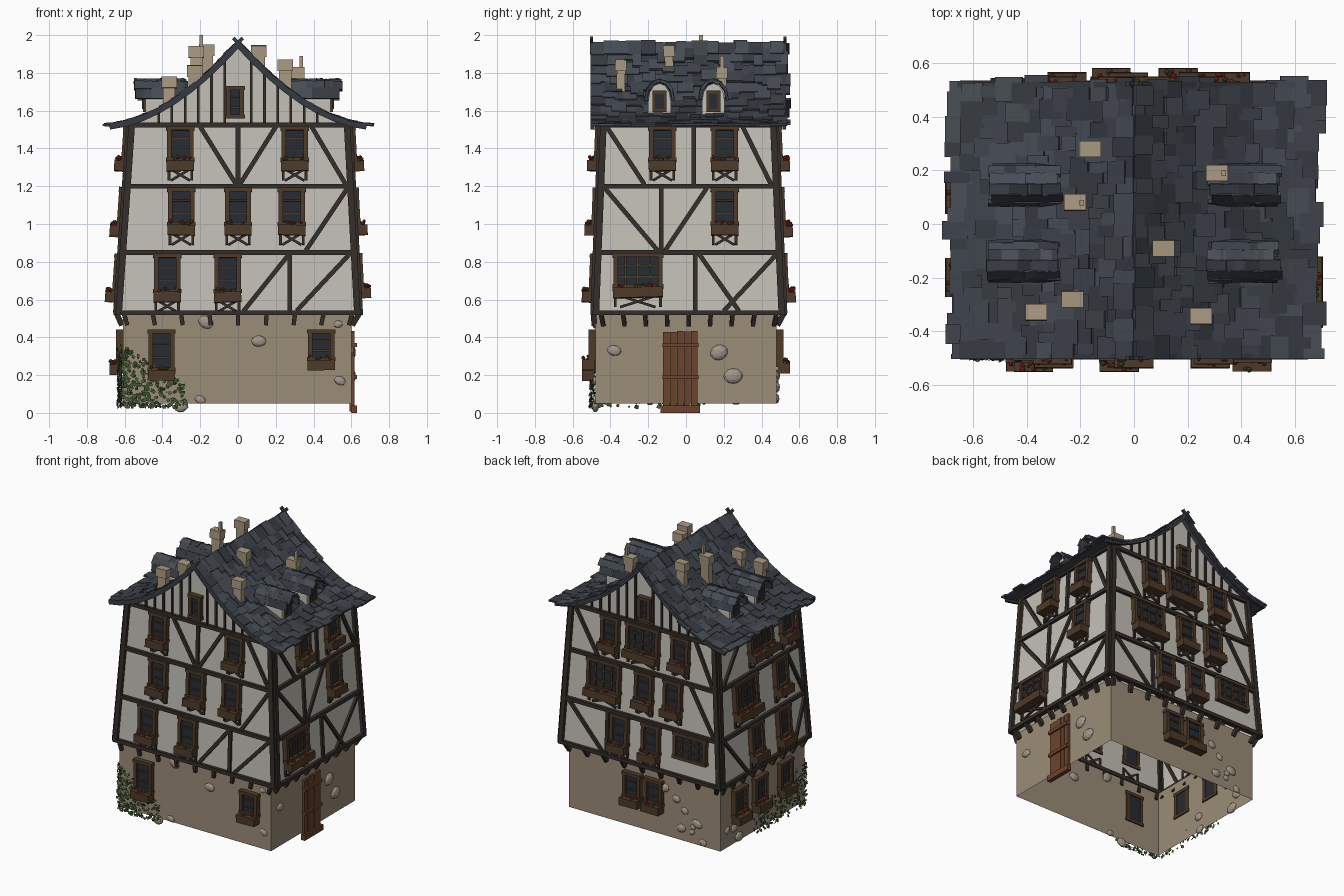
import bpy, bmesh, math, random
from mathutils import Vector as V, Matrix as M

if "Cube" in bpy.data.objects:
    bpy.data.objects.remove(bpy.data.objects["Cube"])
random.seed(7)
R = random.uniform
parts = {}
colors = dict(plaster=(.55, .53, .47), stone=(.33, .265, .185), rock=(.36, .31, .25), timber=(.035, .027, .022),
              slate=(.05, .058, .072), frame=(.075, .042, .022), glass=(.02, .025, .032), door=(.15, .055, .025),
              flower=(.35, .025, .015), leaf=(.06, .11, .035), chimney=(.4, .32, .22))
mats = {}
for k, c in colors.items():
    mats[k] = bpy.data.materials.new(k)
    mats[k].diffuse_color = (*c, 1)
for k, f in (('light_slate', 1.3), ('dark_slate', .75)):
    mats[k] = bpy.data.materials.new(k)
    mats[k].diffuse_color = (*(v * f for v in colors['slate']), 1)

def part(name, mat):
    return parts.setdefault(name, (bmesh.new(), mat))[0]

def frame(o, x, y, z):
    return M.Translation(o) @ M((x, y, z)).transposed().to_4x4()

def cube(bm, m, size):
    bmesh.ops.create_cube(bm, size=1, matrix=m @ M.Diagonal((*size, 1)))

def strut(bm, a, b, n, w, d):
    z = (b - a).normalized()
    x = n.cross(z).normalized()
    cube(bm, frame((a + b) / 2, x, z.cross(x), z), (w, d, (b - a).length))

def poly(bm, pts):
    return bm.faces.new([bm.verts.new(p) for p in pts])

# Wall envelope: straight masonry base, jettied and tapering timber storeys
def ext(z):
    if z < .52:
        return -.61, .60, -.48, .48
    t = min((z - .52) / 1.01, 1)
    return -.64 + .07 * t, .64 - .055 * t, -.485 + .04 * t, .515 - .045 * t

# Sides: 0 front, 1 right, 2 back, 3 left
NORM = [V((0, -1, 0)), V((1, 0, 0)), V((0, 1, 0)), V((-1, 0, 0))]
UDIR = [V((1, 0, 0)), V((0, 1, 0))] * 2

def P(s, u, z, d=0):
    e = ext(z)
    o = [e[2], e[1], e[3], e[0]][s]
    return (V((u, o, z)) if s % 2 == 0 else V((o, u, z))) + NORM[s] * d

def sbox(bm, s, u, z, d, su, sd, sz, roll=0):
    up = (P(s, u, z + .01) - P(s, u, z)).normalized()
    n = UDIR[s].cross(up).normalized()
    n = n if n.dot(NORM[s]) > 0 else -n
    cube(bm, frame(P(s, u, z, d), UDIR[s], n, up) @ M.Rotation(roll, 4, 'Y'), (su, sd, sz))

def sstrut(s, u0, z0, u1, z1, w=.024, d=.022):
    strut(part('timber_framing', 'timber'), P(s, u0, z0, .004), P(s, u1, z1, .004), NORM[s], w, d)

# Walls: open shells, as the model has no floor
for name, mat, z0, z1 in (('base_walls', 'stone', .05, .5199), ('upper_walls', 'plaster', .52, 1.53)):
    bm = part(name, mat)
    rings = []
    for z in (z0, z1):
        a, b, c, d = ext(z)
        rings.append([bm.verts.new(p) for p in ((a, c, z), (b, c, z), (b, d, z), (a, d, z))])
    for i in range(4):
        j = (i + 1) % 4
        bm.faces.new((rings[0][i], rings[0][j], rings[1][j], rings[1][i]))

# Roof profile: a smooth curve, steep at the ridge and flat at the eaves
def rz(x):
    return 1.513 + .437 * max(1 - abs(x) / .72, 0) ** 1.85

XS = [i * .085 for i in range(9)]
def slate():
    n, m = random.choice((('roof_slates', 'slate'), ('light_slates', 'light_slate'), ('dark_slates', 'dark_slate')))
    return part(n, m)

for sx in (-1, 1):
    for a, c in zip(XS, XS[1:]):
        b, d = rz(a), rz(c)
        poly(part('roof_deck', 'slate'), [(sx * a, -.49, b), (sx * c, -.49, d), (sx * c, .52, d), (sx * a, .52, b)])
        for s, y in ((0, -.495), (2, .52)):
            strut(part('barge_boards', 'dark_slate'), V((sx * a, y, b)), V((sx * c, y, d)), NORM[s], .03, .02)
            if c < .6:      # gable plaster
                y = P(s, 0, 1.53).y
                poly(part('gables', 'plaster'), [(sx * a, y, 1.525), (sx * c, y, 1.525), (sx * c, y, d), (sx * a, y, b)])
    # Overlapping slates in ragged courses
    x = .65
    while x > 0:
        y = -.505
        while y < .51:
            w = R(.04, .1)
            xx = max(x + R(-.018, .018), .025)
            sl = V((.04, 0, rz(xx + .02) - rz(xx - .02))).normalized()
            X, N = V((sx * sl.x, 0, sl.z)), V((-sx * sl.z, 0, sl.x))
            c = V((sx * xx, min(y + w / 2, .51), rz(xx))) + N * R(.006, .016)
            cube(slate(), frame(c, X, V((0, 1, 0)), N) @ M.Rotation(-R(.03, .1), 4, 'Y'), (R(.075, .11), w, .012))
            y += w * .95
        x -= .058
    # Crossed tips at the ridge
    for s, y in ((0, -.5), (2, .525)):
        strut(part('barge_boards', 'dark_slate'), V((-sx * .025, y, 1.985)), V((sx * .05, y, 1.905)), NORM[s], .02, .015)

# Timber grid: rails, corner posts, gable studs, jetty brackets
LEV = [.53, .85, 1.2, 1.525]
for s in range(4):
    def lim(z):
        return ext(z)[0:2] if s % 2 == 0 else ext(z)[2:4]
    for z in LEV:
        a, b = lim(z)
        sstrut(s, a - .01, z, b + .01, z, .026, .034)
    for z0, z1 in zip(LEV, LEV[1:]):
        for k in (0, 1):
            q = .008 - .016 * k
            sstrut(s, lim(z0)[k] + q, z0, lim(z1)[k] + q, z1, .034, .036)
    a, b = lim(.6)
    for i in range(9):
        u = a + .03 + (b - a - .06) * i / 8
        strut(part('jetty_brackets', 'timber'), P(s, u, .53, .005), P(s, u * .97, .465, .005), UDIR[s], .03, .022)
    if s % 2 == 0:
        for i in range(-6, 7):
            if i:
                sstrut(s, i * .07, 1.53, i * .07, rz(i * .07) - .005, .014, .016)

# Braces and posts: (bottom, top) along each wall, per side and storey
BRACES = [[[(.03, .27), (.275, .275), (.31, .59)], [(.36, .58)], [(0, 0), (-.01, -.2), (.01, .2), (.57, .39)]],
          [[(.05, .05), (.28, .07), (.2, .48)], [(-.15, -.43), (-.13, -.13), (-.11, .11)], [(-.22, -.42), (.04, .04), (.45, .3)]],
          [[(.3, .58), (.27, .27)], [(-.58, -.38)], [(.36, .55), (-.56, -.41)]],
          [[(.22, .46), (-.32, -.47)], [(-.45, -.29)], [(.43, .18), (-.43, -.2)]]]
for s, storeys in enumerate(BRACES):
    for k, pairs in enumerate(storeys):
        for a, b in pairs:
            sstrut(s, a, LEV[k] + .01, b, LEV[k + 1] - .01)

# Window with frame, bars, flower box and crossed brace
def window(s, u, z0, z1, w=.14, planter=True, brace=True):
    f, g, zc, h = part('window_frames', 'frame'), part('window_glass', 'glass'), (z0 + z1) / 2, z1 - z0
    sbox(g, s, u, zc, .008, w - .02, .02, h - .02)
    for k in (-1, 1):
        sbox(f, s, u + k * (w / 2 - .012), zc, .014, .024, .042, h)
        sbox(f, s, u, zc + k * (h / 2 - .01), .014, w + .01, .046, .022)
    for i in range(1, 4 if w > .2 else 1):
        sbox(f, s, u + w * (i / 4 - .5), zc, .014, .012, .026, h)
    for i in (1, 2):
        sbox(f, s, u, z0 + h * i / 3, .014, w - .02, .024, .009)
    if not planter:
        return
    sbox(part('flower_boxes', 'frame'), s, u, z0 - .022, .038, w + .005, .065, .055, R(-.03, .03))
    for i in range(int(w * 60)):
        n, m = ('flowers', 'flower') if i % 3 else ('box_leaves', 'leaf')
        p = P(s, u + R(-.45, .45) * w, z0 + R(.006, .026), R(.03, .065))
        bmesh.ops.create_icosphere(part(n, m), subdivisions=1, radius=R(.006, .012), matrix=M.Translation(p))
    if brace:
        b = z0 - .1
        for k in (-1, 1):
            sstrut(s, u - k * w * .36, b, u + k * w * .36, z0 - .04, .014, .018)
            sstrut(s, u + k * (w / 2 - .01), b, u + k * (w / 2 - .01), z0 - .03, .014, .02)

# Narrow windows by side and storey, then wide ones
NARROW = [[(-.375, -.055), (-.3, 0, .285), (-.305, .3)], [(), (.205,), (-.125, .205)],
          [(.165, -.085), (-.02, -.25), (.26, -.3)], [(.11, -.2), (-.2,), (-.3,)]]
for s, storeys in enumerate(NARROW):
    for k, us in enumerate(storeys):
        for u in us:
            window(s, u, LEV[k] + (.105, .14, .13)[k], LEV[k + 1] - .008)
for s, k, u in ((1, 0, -.255), (2, 1, .3), (2, 2, 0), (2, 0, -.4), (3, 1, .2), (3, 2, 0)):
    window(s, u, LEV[k] + .13, LEV[k + 1] - .005, .26, (s, k) != (2, 0))
for s, u, z0 in ((0, -.405, .22), (0, .44, .275), (2, .08, .26), (2, -.09, .26), (3, .28, .25), (3, .05, .25), (3, -.24, .25)):
    window(s, u, z0, .44, .14, True, False)
for s in (0, 2):
    window(s, -.015, 1.56, 1.73, .095, False)

# Plank door
d = part('door', 'door')
for i in range(5):
    sbox(d, 1, -.03 + (i - 2) * .037, .22 + R(-.004, .004), .004, .034, .025, .42)
for z in (.19, .36):
    sbox(d, 1, -.03, z, .014, .19, .03, .022)
sbox(d, 1, -.03, .02, .014, .21, .03, .04)

# Dormers: arched plaster body, small window, slated hood
ARCH = [(-.06, 1.56)] + [(-.06 * math.cos(math.pi * i / 6), 1.65 + .095 * math.sin(math.pi * i / 6)) for i in range(7)] + [(.06, 1.56)]
for sx in (-1, 1):
    for yc in (-.14, .145):
        bm = part('dormer_walls', 'plaster')
        f = poly(bm, [(sx * .49, yc + y, z) for y, z in ARCH])
        e = bmesh.ops.extrude_face_region(bm, geom=[f])
        bmesh.ops.translate(bm, vec=(-sx * .2, 0, 0), verts=[v for v in e['geom'] if isinstance(v, bmesh.types.BMVert)])
        cube(part('dormer_frames', 'frame'), M.Translation((sx * .49, yc, 1.65)), (.025, .075, .115))
        cube(part('dormer_glass', 'glass'), M.Translation((sx * .5, yc, 1.648)), (.014, .046, .08))
        for (a, b), (c, h) in zip(ARCH[1:-1], ARCH[2:-1]):
            for i in range(5):
                x = sx * (.315 + .046 * i + R(-.015, .015))
                p, q = V((x, yc + a * 1.2, b + .014)), V((x, yc + c * 1.2, h + .014))
                strut(slate(), p, q + (q - p) * .2, V((1, 0, R(-.12, .12))), R(.012, .018), R(.065, .09))

# Chimneys: slightly leaning stacks with caps and pots (x, y, top)
for i, (x, y, t) in enumerate(((-.165, .28, 1.95), (-.22, .08, 1.94), (.31, .19, 1.83), (.11, -.09, 1.945),
                               (-.23, -.28, 1.84), (-.365, -.33, 1.78), (.25, -.345, 1.87))):
    bm = part('chimneys', 'chimney')
    z0 = rz(x) - .06
    lean = M.Rotation(R(-.06, .06), 4, 'X')
    cube(bm, M.Translation((x, y, (z0 + t) / 2)) @ lean, (.065, .045, t - z0))
    cube(bm, M.Translation((x, y, t - .03)) @ lean, (.082, .06, .06))
    if i in (1, 2):
        cube(bm, M.Translation((x + .025, y, t + .02)), (.018, .02, .08))

# Exposed stones in the base: placed ones in front and right, scattered behind and left
stones = [(0, .53, .47), (0, .54, .17), (0, -.17, .48), (0, -.2, .07), (0, .11, .38), (0, -.3, .035),
          (1, .175, .32), (1, .25, .195), (1, -.38, .33)]
stones += [(2, R(-.5, -.15), R(.06, .42)) for i in range(8)] + [(3, R(-.1, .45), R(.06, .2)) for i in range(5)]
for s, u, z in stones:
    r = .048 if s == 1 and u > 0 else R(.022, .042)
    m = M.Translation(P(s, u, z)) @ M.Rotation(R(-.6, .6), 4, NORM[s])
    sc = UDIR[s] * r * R(1, 1.2) + V(map(abs, NORM[s])) * r * .5 + V((0, 0, r * .85))
    bmesh.ops.create_icosphere(part('stones', 'rock'), subdivisions=2, radius=1, matrix=m @ M.Diagonal((*sc, 1)))

# Ivy creeping round the front left corner
for i in range(620):
    s = 0 if i % 2 else 3
    t = R(0, 1) ** 1.4
    u = -.61 + .33 * t if s == 0 else -.48 + .6 * t
    z = .03 + R(0, 1) ** 1.2 * (.33 - .2 * t)
    o, r = P(s, u, z, R(.004, .03)), R(.007, .014)
    m = M.Rotation(R(0, 6.3), 3, NORM[s]) @ M.Rotation(R(-.7, .7), 3, 'Z')
    poly(part('ivy', 'leaf'), [o + m @ (UDIR[s] * a * r + V((0, 0, b * r))) for a, b in ((-1, 0), (0, -1), (1, 0), (0, 1))])

for name, (bm, mat) in parts.items():
    bmesh.ops.recalc_face_normals(bm, faces=bm.faces[:])
    me = bpy.data.meshes.new(name)
    bm.to_mesh(me)
    bm.free()
    me.materials.append(mats[mat])
    bpy.context.collection.objects.link(bpy.data.objects.new(name, me))

for m in bpy.data.materials:
    if m.users and not m.is_grease_pencil:
        m.use_nodes = True
        m.node_tree.nodes["Principled BSDF"].inputs["Base Color"].default_value = m.diffuse_color
